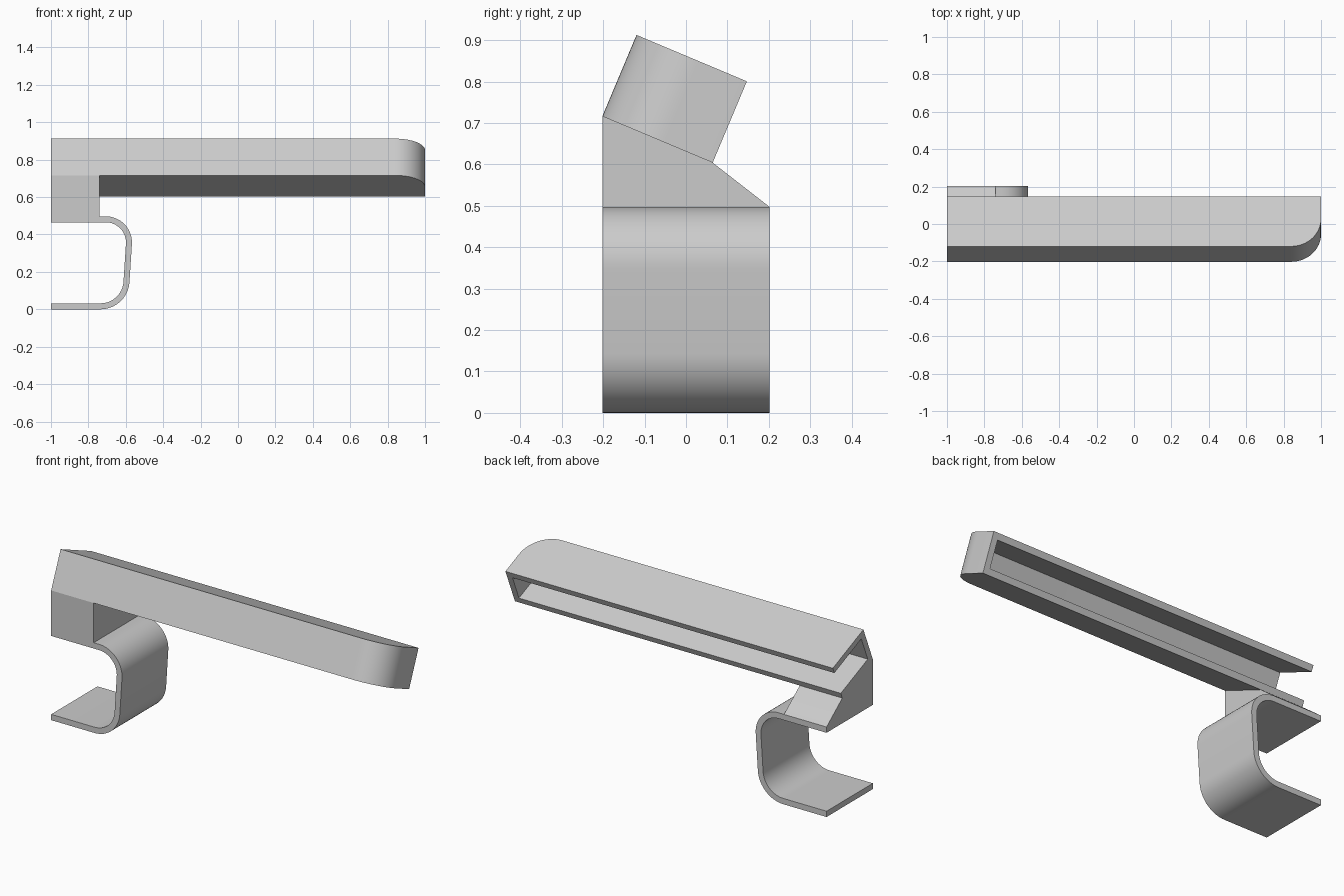
import bpy, bmesh
from math import cos, sin, radians
from mathutils import Vector

if "Cube" in bpy.data.objects:
    bpy.data.objects.remove(bpy.data.objects["Cube"])

grey = bpy.data.materials.new("light grey")
grey.use_nodes = True
grey.diffuse_color = (0.6, 0.6, 0.6, 1)
grey.node_tree.nodes["Principled BSDF"].inputs["Base Color"].default_value = (0.6, 0.6, 0.6, 1)


def arc(cx, cy, r, start, end, n=16):
    angles = [radians(start + (end - start) * i / n) for i in range(n + 1)]
    return [(cx + r * cos(a), cy + r * sin(a)) for a in angles]


def prism(name, outline, origin, a_axis, b_axis, sweep):
    """Solid made by sweeping a flat outline along a vector."""
    bm = bmesh.new()
    o, a, b = Vector(origin), Vector(a_axis), Vector(b_axis)
    face = bm.faces.new([bm.verts.new(o + a * p + b * q) for p, q in outline])
    ext = bmesh.ops.extrude_face_region(bm, geom=[face])
    moved = [v for v in ext["geom"] if isinstance(v, bmesh.types.BMVert)]
    bmesh.ops.translate(bm, verts=moved, vec=Vector(sweep))
    bmesh.ops.recalc_face_normals(bm, faces=bm.faces)
    mesh = bpy.data.meshes.new(name)
    bm.to_mesh(mesh)
    bm.free()
    mesh.materials.append(grey)
    obj = bpy.data.objects.new(name, mesh)
    bpy.context.collection.objects.link(obj)
    return obj


def select(obj):
    bpy.ops.object.select_all(action="DESELECT")
    obj.select_set(True)
    bpy.context.view_layer.objects.active = obj


def combine(obj, other, operation):
    mod = obj.modifiers.new("combine", "BOOLEAN")
    mod.operation, mod.solver, mod.object = operation, "EXACT", other
    select(obj)
    bpy.ops.object.modifier_apply(modifier=mod.name)
    bpy.data.objects.remove(other)


X, Y, Z = (1, 0, 0), (0, 1, 0), (0, 0, 1)
HALF = 0.202
WALL = 0.034

# Tilted tray: open at the back and at one end, rounded front corner
tilt = radians(-22.8)
depth_dir = Vector((0, cos(tilt), sin(tilt)))
up_dir = Vector((0, -sin(tilt), cos(tilt)))
DEPTH, HEIGHT, R = 0.289, 0.213, 0.16
hinge = Vector((0, -HALF, 0.716))


def tray_outline(wall, left, back):
    corner = arc(1 - R, R, R - wall, -90, 0)
    return [(left, wall)] + corner + [(1 - wall, back), (left, back)]


tray = prism("tray", tray_outline(0, -1, DEPTH), hinge, X, depth_dir, up_dir * HEIGHT)
hollow = prism("tray_hollow", tray_outline(WALL, -1.1, DEPTH + 0.1),
               hinge + up_dir * WALL, X, depth_dir, up_dir * (HEIGHT - 2 * WALL))
combine(tray, hollow, "DIFFERENCE")

# Curved clip: outer outline down, inner outline back up
TOP = 0.497


def clip_curve(t):
    return arc(-0.707, 0.357, 0.14 - t, 90, -4) + arc(-0.735, 0.155, 0.155 - t, -4, -90)


T = 0.032
outline = [(-1, TOP)] + clip_curve(0) + [(-1, 0), (-1, T)] + clip_curve(T)[::-1] + [(-1, TOP - T)]
clip = prism("clip_bracket", outline, (0, -HALF, 0), X, Z, (0, 2 * HALF, 0))

# Wedge block carrying the tray, merged into the clip
back_low = hinge + depth_dir * DEPTH
wedge = prism("wedge", [(-HALF, TOP - T / 2), (-HALF, hinge.z), (back_low.y, back_low.z),
                        (HALF, TOP), (HALF, TOP - T / 2)], (-1, 0, 0), Y, Z, (0.26, 0, 0))
combine(clip, wedge, "UNION")

for part in (tray, clip):
    select(part)
    bpy.ops.object.shade_smooth_by_angle(angle=radians(30))
